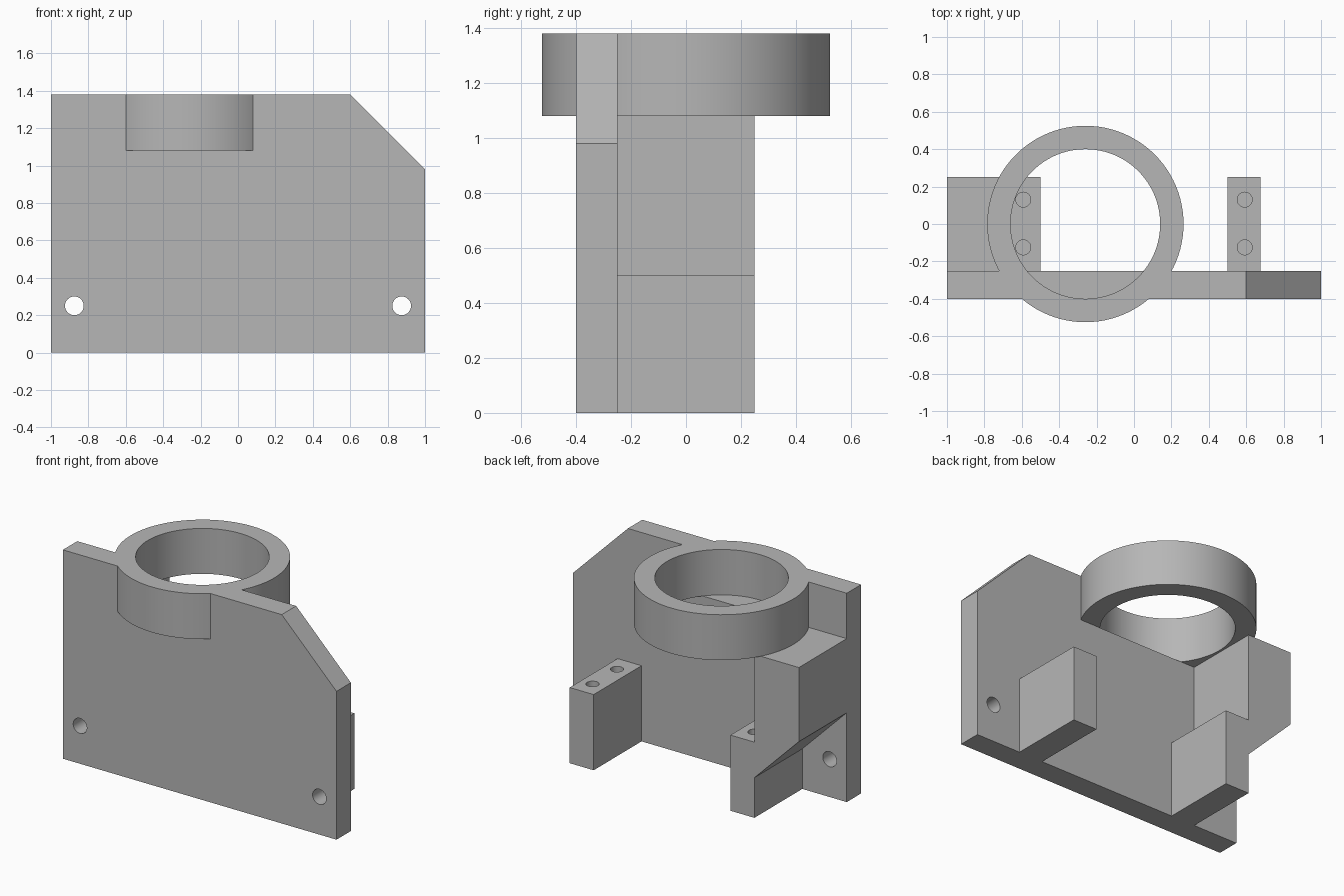
import bpy
import bmesh
from mathutils import Matrix, Vector

if "Cube" in bpy.data.objects:
    bpy.data.objects.remove(bpy.data.objects["Cube"], do_unlink=True)

# Single material
grey = bpy.data.materials.new("plain grey")
grey.use_nodes = True
colour = (0.47, 0.47, 0.47, 1)
grey.diffuse_color = colour
grey.node_tree.nodes["Principled BSDF"].inputs["Base Color"].default_value = colour


def make_object(name, bm):
    bmesh.ops.recalc_face_normals(bm, faces=bm.faces)
    mesh = bpy.data.meshes.new(name)
    bm.to_mesh(mesh)
    bm.free()
    mesh.materials.append(grey)
    obj = bpy.data.objects.new(name, mesh)
    bpy.context.collection.objects.link(obj)
    return obj


def prism(name, profile, y0, y1):
    """Extrude an (x, z) outline from y0 to y1."""
    bm = bmesh.new()
    face = bm.faces.new([bm.verts.new((x, y0, z)) for x, z in profile])
    new = bmesh.ops.extrude_face_region(bm, geom=[face])["geom"]
    verts = [v for v in new if isinstance(v, bmesh.types.BMVert)]
    bmesh.ops.translate(bm, verts=verts, vec=(0, y1 - y0, 0))
    return make_object(name, bm)


def cylinder(name, radius, start, end, sides):
    """Cylinder running between two points."""
    a, b = Vector(start), Vector(end)
    turn = (b - a).to_track_quat("Z", "Y").to_matrix().to_4x4()
    bm = bmesh.new()
    bmesh.ops.create_cone(bm, cap_ends=True, segments=sides, radius1=radius,
                          radius2=radius, depth=(b - a).length,
                          matrix=Matrix.Translation((a + b) / 2) @ turn)
    return make_object(name, bm)


def combine(body, tool, operation):
    mod = body.modifiers.new(tool.name, "BOOLEAN")
    mod.operation = operation
    mod.solver = "EXACT"
    mod.object = tool
    bpy.context.view_layer.objects.active = body
    bpy.ops.object.modifier_apply(modifier=mod.name)
    bpy.data.objects.remove(tool, do_unlink=True)


FRONT, BACK, TOP, RING_BASE = -0.4, -0.25, 1.38, 1.08
RING_X, LEG_IN, LEG_OUT, LEG_BACK = -0.26, 0.5, 0.675, 0.25

# Mounting plate with one clipped corner
bracket = prism("bracket", [(-1, 0), (1, 0), (1, 0.98), (0.6, TOP), (-1, TOP)],
                FRONT, BACK)

# Side block with a sloping underside
block = prism("side_block", [(-1, 0.59), (-LEG_OUT, 0.265),
                             (-LEG_OUT, RING_BASE), (-1, RING_BASE)],
              BACK - 0.05, LEG_BACK)
combine(bracket, block, "UNION")

# Pair of legs
for side in (-1, 1):
    outline = [(side * x, z) for x, z in
               ((LEG_IN, 0), (LEG_OUT, 0), (LEG_OUT, 0.5), (LEG_IN, 0.5))]
    combine(bracket, prism("leg", outline, BACK - 0.05, LEG_BACK), "UNION")

# Holder ring, bored down to its own base
ring = cylinder("ring", 0.525, (RING_X, 0, RING_BASE), (RING_X, 0, TOP), 96)
combine(bracket, ring, "UNION")
bore = cylinder("bore", 0.4, (RING_X, 0, RING_BASE), (RING_X, 0, TOP + 0.1), 96)
combine(bracket, bore, "DIFFERENCE")

# Plate bolt holes and blind screw holes in the legs
for side in (-1, 1):
    x = side * 0.875
    hole = cylinder("bolt_hole", 0.05, (x, FRONT - 0.1, 0.25), (x, BACK + 0.1, 0.25), 32)
    combine(bracket, hole, "DIFFERENCE")
    x = side * 0.592
    for y in (-0.125, 0.13):
        hole = cylinder("screw_hole", 0.04, (x, y, 0.25), (x, y, 0.55), 32)
        combine(bracket, hole, "DIFFERENCE")

# Smooth round walls, crisp edges
bpy.ops.object.select_all(action="DESELECT")
bracket.select_set(True)
bpy.context.view_layer.objects.active = bracket
bpy.ops.object.shade_smooth_by_angle()
